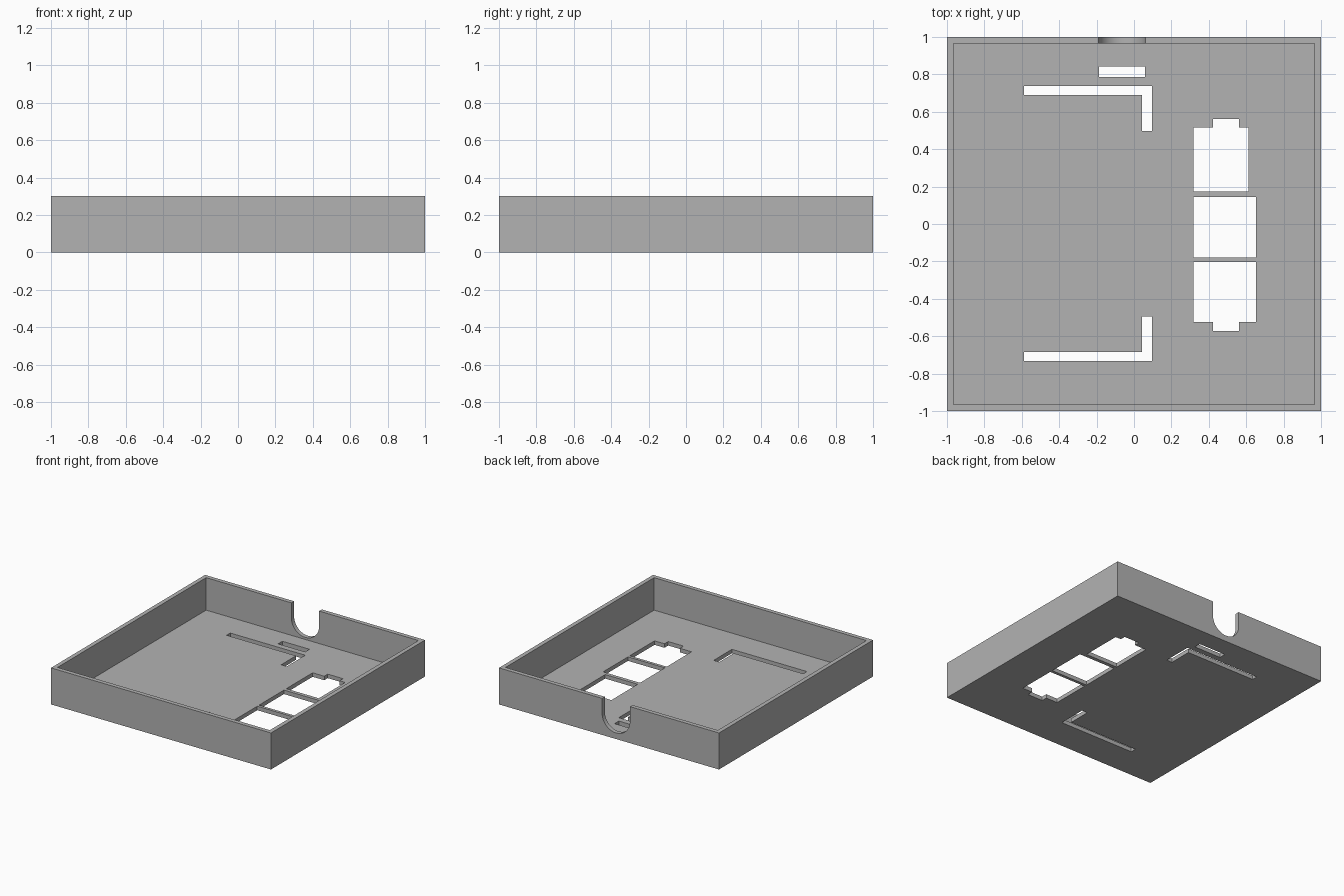
import bpy, bmesh, math

if "Cube" in bpy.data.objects:
    bpy.data.objects.remove(bpy.data.objects["Cube"], do_unlink=True)

HEIGHT, WALL, FLOOR = 0.30, 0.035, 0.033

grey = bpy.data.materials.new("plain_grey")
grey.use_nodes = True
colour = (0.45, 0.45, 0.45, 1)
grey.diffuse_color = colour
grey.node_tree.nodes["Principled BSDF"].inputs["Base Color"].default_value = colour


def prism(name, outline, low, high, place=lambda u, v, w: (u, v, w)):
    """Extrude a 2D outline from low to high along the third axis."""
    bm = bmesh.new()
    base = bm.faces.new([bm.verts.new(place(u, v, low)) for u, v in outline])
    shift = [b - a for a, b in zip(place(0, 0, low), place(0, 0, high))]
    new = bmesh.ops.extrude_face_region(bm, geom=[base])["geom"]
    bmesh.ops.translate(bm, vec=shift,
                        verts=[g for g in new if isinstance(g, bmesh.types.BMVert)])
    bmesh.ops.recalc_face_normals(bm, faces=bm.faces)
    mesh = bpy.data.meshes.new(name)
    bm.to_mesh(mesh)
    bm.free()
    mesh.materials.append(grey)
    obj = bpy.data.objects.new(name, mesh)
    bpy.context.collection.objects.link(obj)
    return obj


def rect(x0, x1, y0, y1):
    return [(x0, y0), (x1, y0), (x1, y1), (x0, y1)]


def tabbed(x0, x1, y0, y1, y_tab):
    """Rectangle with a narrower tab running from y1 out to y_tab."""
    t0, t1 = 0.423, 0.562
    return [(x0, y0), (x1, y0), (x1, y1), (t1, y1),
            (t1, y_tab), (t0, y_tab), (t0, y1), (x0, y1)]


def angle_slot(outer, inner, tip):
    """L-shaped slot with its corner at the right end."""
    return [(-0.587, outer), (0.095, outer), (0.095, tip),
            (0.044, tip), (0.044, inner), (-0.587, inner)]


def cut(target, cutter):
    cutter.hide_render = True
    mod = target.modifiers.new("cut", "BOOLEAN")
    mod.operation, mod.solver, mod.object = "DIFFERENCE", "EXACT", cutter
    bpy.context.view_layer.objects.active = target
    bpy.ops.object.modifier_apply(modifier=mod.name)
    bpy.data.objects.remove(cutter, do_unlink=True)


# Open tray: solid block with the inside hollowed out
tray = prism("tray", rect(-1, 1, -1, 1), 0, HEIGHT)
inner = 1 - WALL
cut(tray, prism("cavity", rect(-inner, inner, -inner, inner), FLOOR, HEIGHT + 0.1))

# Openings through the floor
openings = {
    "cable_slot": rect(-0.186, 0.06, 0.786, 0.842),
    "back_angle_slot": angle_slot(0.738, 0.69, 0.497),
    "front_angle_slot": angle_slot(-0.732, -0.684, -0.495),
    "back_window": tabbed(0.317, 0.613, 0.174, 0.516, 0.561),
    "middle_window": rect(0.317, 0.653, -0.179, 0.144),
    "front_window": tabbed(0.317, 0.653, -0.203, -0.524, -0.572),
}
for name, outline in openings.items():
    cut(tray, prism(name, outline, -0.1, 0.1))

# Round-bottomed notch in the back wall
cx, cz, r, steps = -0.064, 0.176, 0.126, 32
notch = [(cx + r, HEIGHT + 0.1), (cx - r, HEIGHT + 0.1)]
for i in range(steps + 1):
    a = math.pi * (1 + i / steps)
    notch.append((cx + r * math.cos(a), cz + r * math.sin(a)))
cut(tray, prism("notch", notch, 0.9, 1.1, lambda u, v, w: (u, w, v)))

# Smooth only the notch curve
bpy.ops.object.select_all(action="DESELECT")
tray.select_set(True)
bpy.context.view_layer.objects.active = tray
bpy.ops.object.shade_smooth_by_angle(angle=math.radians(30))
